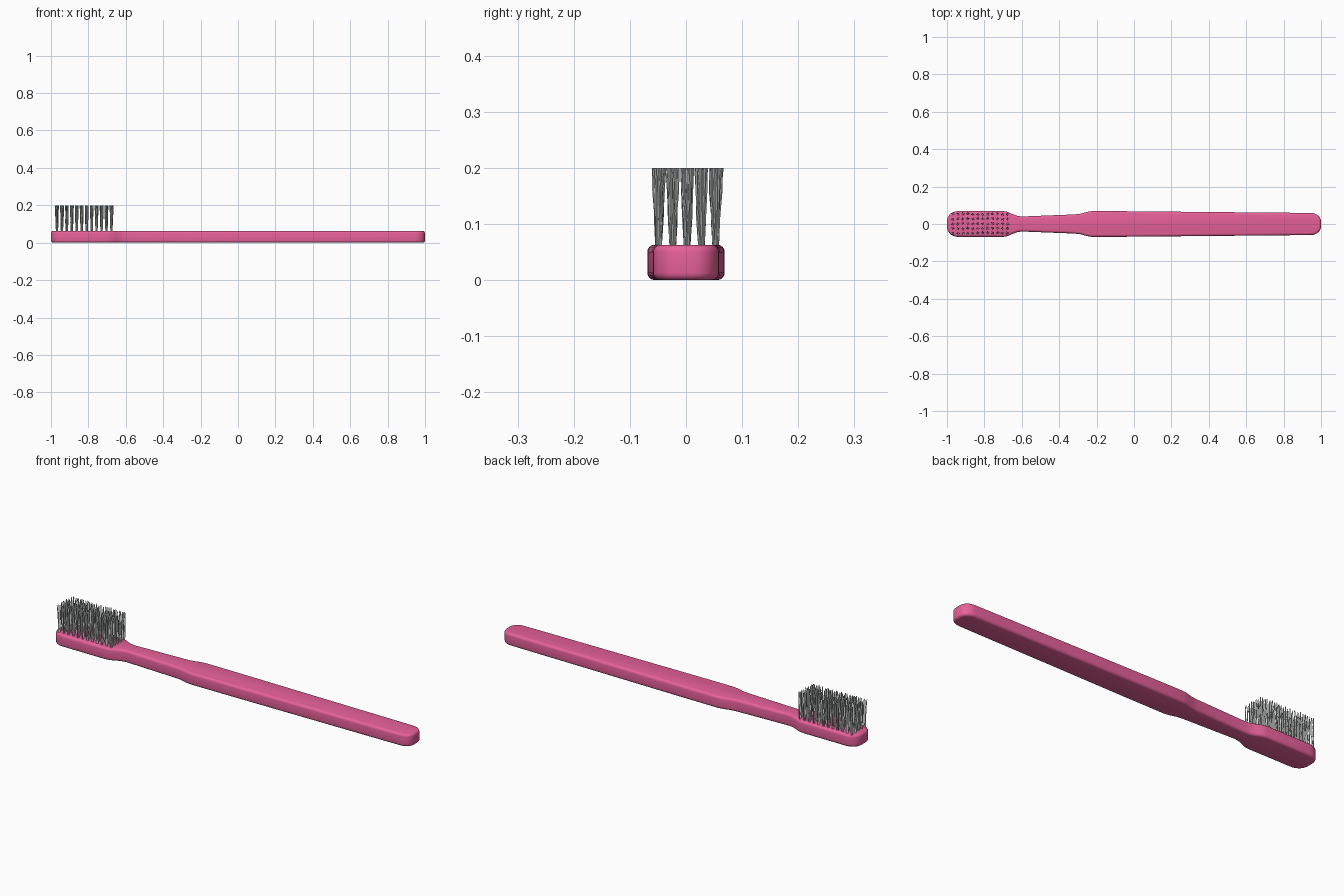
import bpy, bmesh, math, random
from mathutils import Vector

if "Cube" in bpy.data.objects:
    bpy.data.objects.remove(bpy.data.objects["Cube"])

random.seed(4)
HANDLE_TOP = 0.063


def material(name, rgb):
    m = bpy.data.materials.new(name)
    m.diffuse_color = (*rgb, 1)
    m.use_nodes = True
    m.node_tree.nodes["Principled BSDF"].inputs["Base Color"].default_value = m.diffuse_color
    return m


def make_object(name, bm, mat):
    bmesh.ops.recalc_face_normals(bm, faces=bm.faces)
    mesh = bpy.data.meshes.new(name)
    bm.to_mesh(mesh)
    bm.free()
    mesh.materials.append(mat)
    ob = bpy.data.objects.new(name, mesh)
    bpy.context.collection.objects.link(ob)
    return ob


pink = material("pink plastic", (0.80, 0.12, 0.32))
grey = material("pale grey bristle", (0.62, 0.64, 0.64))


# Handle: half-width profile with rounded ends, mirrored across y
def rounded_end(x_end, side, width, radius, core):
    """Quarter arc from the end face to the full width."""
    return [(x_end - side * radius * (1 - math.cos(a)), core + (width - core) * math.sin(a))
            for a in (math.pi / 2 * i / 7 for i in range(8))]


half = rounded_end(-1, -1, 0.069, 0.06, 0.016)
half += [(-0.70, 0.069), (-0.675, 0.065), (-0.65, 0.053), (-0.625, 0.044), (-0.60, 0.040),
         (-0.45, 0.046), (-0.32, 0.051), (-0.285, 0.055), (-0.25, 0.065), (-0.225, 0.069),
         (0.0, 0.068), (0.4, 0.064), (0.75, 0.061)]
half += rounded_end(1, 1, 0.059, 0.055, 0.014)[::-1]
outline = half + [(x, -y) for x, y in reversed(half)]

bm = bmesh.new()
base = bm.faces.new([bm.verts.new((x, y, 0)) for x, y in outline])
extruded = bmesh.ops.extrude_face_region(bm, geom=[base])
bmesh.ops.translate(bm, vec=(0, 0, HANDLE_TOP),
                    verts=[g for g in extruded["geom"] if isinstance(g, bmesh.types.BMVert)])
bm.faces.ensure_lookup_table()
rims = [e for e in bm.edges if abs(e.verts[0].co.z - e.verts[1].co.z) < 1e-5]
bmesh.ops.bevel(bm, geom=rims, offset=0.013, segments=4, profile=0.5, affect='EDGES')
handle = make_object("handle", bm, pink)
bpy.context.view_layer.objects.active = handle
handle.select_set(True)
bpy.ops.object.shade_smooth_by_angle(angle=math.radians(40))


# Bristles: tufts of thin, crooked strands that splay toward the tip
def add_strand(bm, path, r, sides=4):
    rings = [[bm.verts.new(p + Vector((math.cos(a), math.sin(a), 0)) * r)
              for a in (2 * math.pi * k / sides for k in range(sides))] for p in path]
    for lo, hi in zip(rings, rings[1:]):
        for k in range(sides):
            n = (k + 1) % sides
            bm.faces.new((lo[k], lo[n], hi[n], hi[k]))
    bm.faces.new(rings[-1])


bm = bmesh.new()
for col in range(12):
    for row in range(5):
        cx = -0.968 + col * 0.0265
        cy = (row - 2) * 0.0255 + 0.002
        lean = Vector((random.uniform(-0.002, 0.002), random.uniform(-0.004, 0.004), 0))
        turn = random.uniform(0, 2)
        for s in range(4):
            a = 2 * math.pi * s / 4 + turn
            d = Vector((math.cos(a), math.sin(a), 0))
            path = []
            for t in (0, 0.35, 0.7, 1):
                wob = 0.0015 if t else 0
                path.append(Vector((cx + random.uniform(-wob, wob),
                                    cy + random.uniform(-wob, wob),
                                    0.058 + t * 0.142)) + d * (0.0036 + 0.0034 * t) + lean * t)
            add_strand(bm, path, 0.0023)
make_object("bristles", bm, grey)
